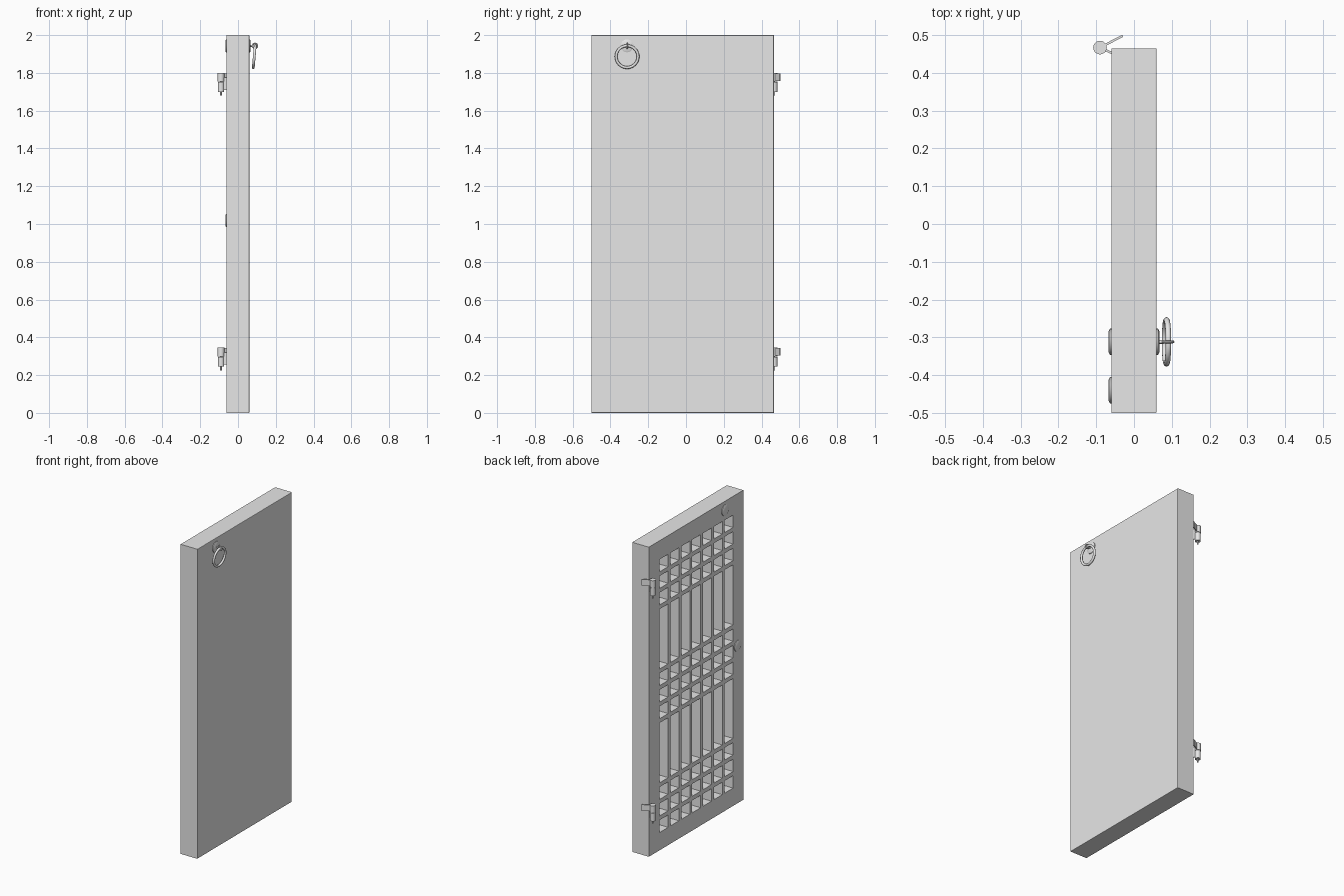
import bpy, bmesh, math
from mathutils import Vector, Matrix

old = bpy.data.objects.get("Cube")
if old:
    bpy.data.objects.remove(old)

grey = bpy.data.materials.new("plain grey")
grey.use_nodes = True
COLOUR = (0.8, 0.8, 0.8, 1)
grey.diffuse_color = COLOUR
grey.node_tree.nodes["Principled BSDF"].inputs["Base Color"].default_value = COLOUR

HALF = 0.06                     # half the door thickness
Y0, Y1 = -0.5, 0.465


def finish(name, bm, smooth=True):
    bmesh.ops.recalc_face_normals(bm, faces=bm.faces)
    mesh = bpy.data.meshes.new(name)
    bm.to_mesh(mesh)
    bm.free()
    mesh.materials.append(grey)
    obj = bpy.data.objects.new(name, mesh)
    bpy.context.collection.objects.link(obj)
    if smooth:
        bpy.ops.object.select_all(action='DESELECT')
        obj.select_set(True)
        bpy.context.view_layer.objects.active = obj
        bpy.ops.object.shade_smooth_by_angle(angle=math.radians(40))
    return obj


def rod(bm, a, b, r1, r2=None, sides=20):
    a, b = Vector(a), Vector(b)
    turn = (b - a).to_track_quat('Z', 'Y').to_matrix().to_4x4()
    bmesh.ops.create_cone(bm, cap_ends=True, segments=sides, radius1=r1,
                          radius2=r1 if r2 is None else r2, depth=(b - a).length,
                          matrix=Matrix.Translation((a + b) / 2) @ turn)


def plate(bm, a, b, z0, z1, thick):
    """Upright plate running between two plan points."""
    a, b = Vector((*a, 0)), Vector((*b, 0))
    d = b - a
    bmesh.ops.create_cube(bm, size=1, matrix=Matrix.Translation((a + b) / 2 + Vector((0, 0, (z0 + z1) / 2)))
                          @ Matrix.Rotation(math.atan2(d.y, d.x), 4, 'Z')
                          @ Matrix.Diagonal((d.length, thick, z1 - z0, 1)))


def torus(bm, centre, radius, tube, rot, n=32, m=10):
    rings = []
    for i in range(n):
        t = math.tau * i / n
        ring = []
        for j in range(m):
            p = math.tau * j / m
            r = radius + tube * math.cos(p)
            v = Vector((tube * math.sin(p), r * math.cos(t), r * math.sin(t)))
            ring.append(bm.verts.new(rot @ v + Vector(centre)))
        rings.append(ring)
    for i in range(n):
        a, b = rings[i], rings[(i + 1) % n]
        for j in range(m):
            k = (j + 1) % m
            bm.faces.new((a[j], b[j], b[k], a[k]))


def steps(start, cells, bar):
    """Cell borders along one axis; odd intervals are openings."""
    out = [start]
    for c in cells:
        out += [out[-1] + c, out[-1] + c + bar]
    return out[:-1]


# Door leaf: gridded face with the lattice openings sunk into it
three = [0.08] * 3
ys = [Y0] + steps(-0.395, [0.086] * 7, 0.0245) + [Y1]
zs = [0] + steps(0.115, three + [0.387] + three + [0.387] + three, 0.027) + [2]
bm = bmesh.new()
grid = [[bm.verts.new((-HALF, y, z)) for z in zs] for y in ys]
openings = []
for i in range(len(ys) - 1):
    for j in range(len(zs) - 1):
        f = bm.faces.new((grid[i][j], grid[i][j + 1], grid[i + 1][j + 1], grid[i + 1][j]))
        if i % 2 and j % 2:
            openings.append(f)
rim = [e for e in bm.edges if e.is_boundary]
sides = bmesh.ops.extrude_edge_only(bm, edges=rim)["geom"]
moved = [g for g in sides if isinstance(g, bmesh.types.BMVert)]
bmesh.ops.translate(bm, verts=moved, vec=(2 * HALF, 0, 0))
back_rim = [g for g in sides if isinstance(g, bmesh.types.BMEdge) and all(v.co.x > 0 for v in g.verts)]
bmesh.ops.contextual_create(bm, geom=back_rim)
for f in bmesh.ops.extrude_discrete_faces(bm, faces=openings)["faces"]:
    bmesh.ops.translate(bm, verts=f.verts, vec=(0.11, 0, 0))
bmesh.ops.recalc_face_normals(bm, faces=bm.faces)
bmesh.ops.dissolve_limit(bm, angle_limit=0.01, verts=bm.verts, edges=bm.edges)
edge = [e for e in bm.edges if all(v.co.x > HALF - 0.001 for v in e.verts)]
bmesh.ops.bevel(bm, geom=edge, offset=0.003, segments=2, profile=0.5, affect='EDGES')
finish("door_leaf", bm, smooth=False)

# Round backing plates for the pulls, with a raised lip
RING_Y, RING_Z = -0.312, 1.943
for name, side, y, z in (("outer_pull_plate", 1, RING_Y, RING_Z),
                         ("inner_pull_plate", -1, RING_Y, RING_Z),
                         ("inner_latch_plate", -1, -0.44, 1.018)):
    bm = bmesh.new()
    x = side * HALF
    rod(bm, (x - side * 0.002, y, z), (x + side * 0.004, y, z), 0.035, sides=24)
    rod(bm, (x + side * 0.004, y, z), (x + side * 0.007, y, z), 0.034, 0.028, sides=24)
    finish(name, bm)

# Staple and eye holding the pull ring
bm = bmesh.new()
rod(bm, (HALF, RING_Y, RING_Z), (0.078, RING_Y, RING_Z), 0.005)
torus(bm, (0.09, RING_Y, RING_Z), 0.013, 0.004, Matrix.Rotation(math.pi / 2, 3, 'Z'), 20, 8)
finish("ring_staple", bm)

# Pull ring, hanging with a slight tilt
bm = bmesh.new()
torus(bm, (0.086, RING_Y, 1.886), 0.058, 0.0075, Matrix.Rotation(math.radians(5), 3, 'Y'))
finish("pull_ring", bm)

# Hinges: two knuckles, a pin and two leaves
PX, PY = -0.09, 0.467
for name, z in (("upper_hinge", 1.70), ("lower_hinge", 0.245)):
    bm = bmesh.new()
    rod(bm, (PX, PY, z), (PX, PY, z + 0.052), 0.017)
    rod(bm, (PX, PY, z + 0.054), (PX, PY, z + 0.1), 0.018)
    rod(bm, (PX, PY, z - 0.02), (PX, PY, z + 0.098), 0.005)
    plate(bm, (PX, PY), (-0.03, 0.498), z + 0.058, z + 0.098, 0.006)
    plate(bm, (PX, PY), (-0.057, 0.452), z + 0.01, z + 0.075, 0.006)
    finish(name, bm)
